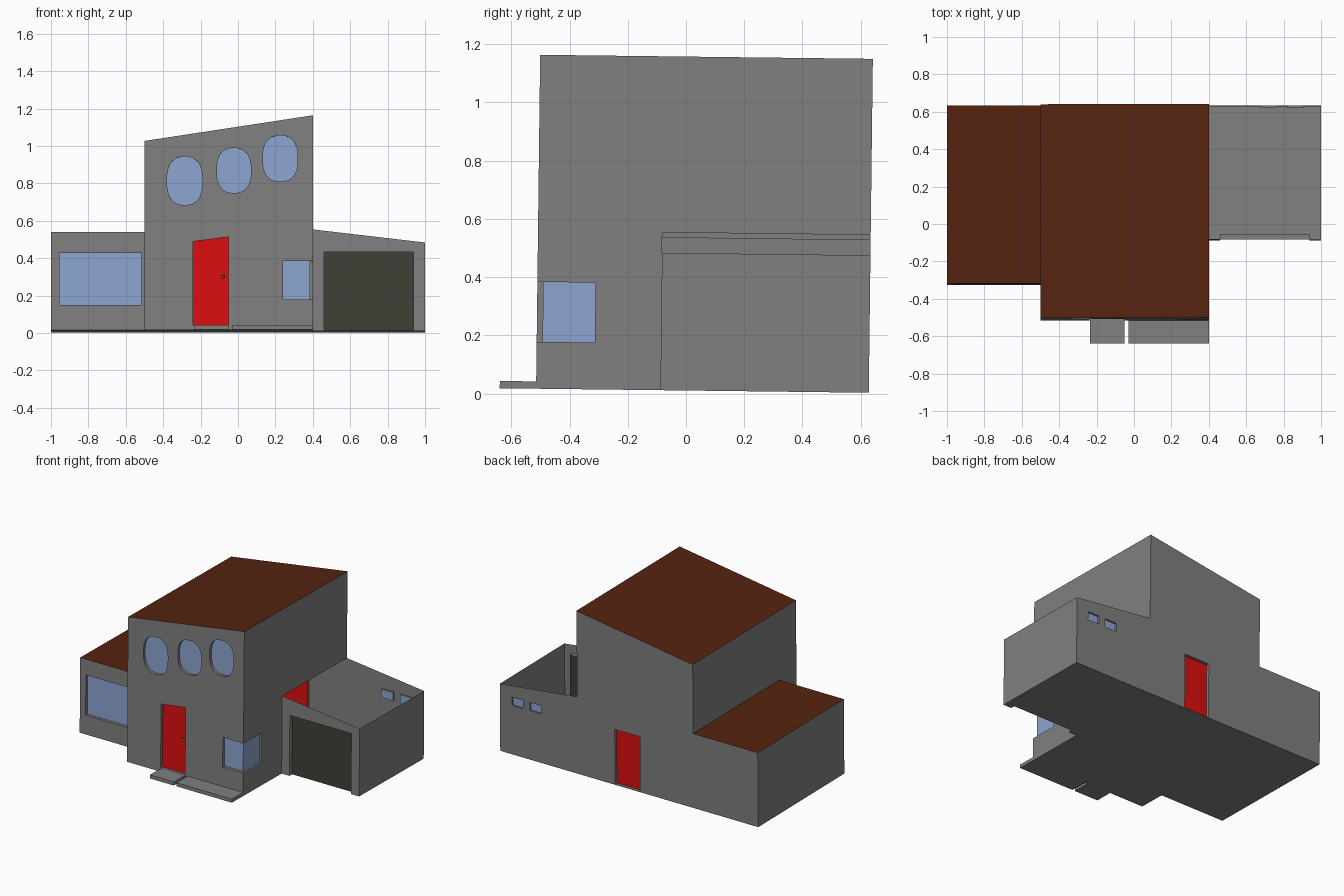
import bpy, bmesh, math
from mathutils import Matrix, Vector

if "Cube" in bpy.data.objects:
    bpy.data.objects.remove(bpy.data.objects["Cube"])

# The whole house leans very slightly about x
TILT = Matrix.Translation((0, 0, 0.0105)) @ Matrix.Rotation(-0.0121, 4, 'X')


def material(name, rgb):
    m = bpy.data.materials.new(name)
    lin = [((c / 255 + 0.055) / 1.055) ** 2.4 for c in rgb]
    m.diffuse_color = (*lin, 1)
    m.use_nodes = True
    m.node_tree.nodes["Principled BSDF"].inputs["Base Color"].default_value = m.diffuse_color
    return m


GREY = material("grey_wall", (128, 128, 128))
BROWN = material("brown_roof", (85, 35, 15))
RED = material("red_door", (221, 14, 14))
BLUE = material("blue_glass", (141, 165, 209))
DARK = material("dark_garage_door", (64, 63, 54))


def finish(name, bm, mat):
    me = bpy.data.meshes.new(name)
    bm.to_mesh(me)
    bm.free()
    me.transform(TILT)
    me.materials.append(mat)
    ob = bpy.data.objects.new(name, me)
    bpy.context.collection.objects.link(ob)


def add_face(bm, pts, direction):
    f = bm.faces.new([bm.verts.new(p) for p in pts])
    f.normal_update()
    if f.normal.dot(Vector(direction)) < 0:
        f.normal_flip()


def panel(name, pts, direction, mat):
    bm = bmesh.new()
    add_face(bm, pts, direction)
    finish(name, bm, mat)


def front(y):
    return (lambda u, v, d=0: Vector((u, y + d, v))), Vector((0, -1, 0))


def back(y):
    return (lambda u, v, d=0: Vector((u, y - d, v))), Vector((0, 1, 0))


def side(x, s):
    return (lambda u, v, d=0: Vector((x - s * d, u, v))), Vector((s, 0, 0))


def wall(name, plane, outline, openings=()):
    """Flat wall with recessed openings: (name, loop, depth, material)."""
    at, out = plane
    bm = bmesh.new()
    edges = []
    for loop in [outline] + [o[1] for o in openings]:
        vs = [bm.verts.new(at(*p)) for p in loop]
        edges += [bm.edges.new((vs[i - 1], vs[i])) for i in range(len(vs))]
    bmesh.ops.triangle_fill(bm, use_beauty=True, edges=edges, normal=out)
    for f in bm.faces:
        f.normal_update()
        if f.normal.dot(out) < 0:
            f.normal_flip()
    for part, loop, depth, mat in openings:
        mid = sum((at(*p) for p in loop), Vector()) / len(loop)
        for p, q in zip(loop, loop[1:] + loop[:1]):
            quad = [at(*p), at(*q), at(*q, depth), at(*p, depth)]
            add_face(bm, quad, mid - (quad[0] + quad[1]) / 2)
        panel(part, [at(*p, depth) for p in loop], out, mat)
    finish(name, bm, GREY)


def rect(u0, u1, v0, v1):
    return [(u0, v0), (u1, v0), (u1, v1), (u0, v1)]


def oval(cx, cz, rx, rz, n=24, e=0.8):
    pts = []
    for i in range(n):
        a = 2 * math.pi * (i + 0.5) / n
        c, s = math.cos(a), math.sin(a)
        pts.append((cx + rx * math.copysign(abs(c) ** e, c),
                    cz + rz * math.copysign(abs(s) ** e, s)))
    return pts


# Main dimensions
F, B = -0.515, 0.628            # tower front, common back
WF, GF = -0.325, -0.088         # wing front, garage front
XL, XR = -0.5, 0.4              # tower sides
ZL, ZR = 1.01, 1.147            # tower roof heights
ZW, G0, G1 = 0.524, 0.542, 0.472   # wing roof, garage wall tops
R = 0.02                        # recess depth
C0, C1, CX, CY = 0.161, 0.367, 0.24, -0.315   # corner window

# Tower front with round windows and slanted door
wall("tower_front_wall", front(F),
     [(XL, 0), (XR, 0), (XR, C0), (CX, C0), (CX, C1), (XR, C1), (XR, ZR), (XL, ZL)],
     [("round_window_left", oval(-0.285, 0.797, 0.095, 0.13), R, BLUE),
      ("round_window_middle", oval(-0.022, 0.852, 0.092, 0.12), R, BLUE),
      ("round_window_right", oval(0.226, 0.916, 0.094, 0.123), R, BLUE),
      ("front_door", [(-0.24, 0.026), (-0.05, 0.026), (-0.05, 0.497), (-0.24, 0.472)], R, RED)])

# Tower sides (open to the garage and the wing below their roofs)
wall("tower_right_wall", side(XR, 1),
     [(F, 0), (GF, 0), (GF, G0), (B, G0), (B, ZR), (F, ZR),
      (F, C1), (CY, C1), (CY, C0), (F, C0)])
wall("tower_left_wall", side(XL, -1),
     [(F, 0), (WF, 0), (WF, ZW), (B, ZW), (B, ZL), (F, ZL)])

# Corner window: two panes, sill, head and jambs
gx, gy = XR - 0.015, F + R
panel("corner_window_front", [front(gy)[0](*p) for p in rect(CX, gx, C0, C1)], (0, -1, 0), BLUE)
panel("corner_window_side", [side(gx, 1)[0](*p) for p in rect(gy, CY, C0, C1)], (1, 0, 0), BLUE)
bm = bmesh.new()
ell = [(CX, F), (XR, F), (XR, CY), (gx, CY), (gx, gy), (CX, gy)]
for z, d in ((C0, 1), (C1, -1)):
    add_face(bm, [(x, y, z) for x, y in ell], (0, 0, d))
add_face(bm, [side(CX, 1)[0](*p) for p in rect(F, gy, C0, C1)], (1, 0, 0))
add_face(bm, [front(CY)[0](*p) for p in rect(gx, XR, C0, C1)], (0, -1, 0))
finish("corner_window_frame", bm, GREY)

# Left wing
wall("wing_front_wall", front(WF), rect(-1, XL, 0, ZW),
     [("wing_window", rect(-0.955, -0.515, 0.134, 0.414), R, BLUE)])
wall("wing_left_wall", side(-1, -1), rect(WF, B, 0, ZW))

# Garage, open at the top; the door opening reaches the floor
D0, D1, DZ, DD = 0.46, 0.937, 0.422, 0.03
wall("garage_front_wall", front(GF),
     [(XR, 0), (D0, 0), (D0, DZ), (D1, DZ), (D1, 0), (1, 0), (1, G1), (XR, G0)])
panel("garage_door", [front(GF + DD)[0](*p) for p in rect(D0, D1, 0, DZ)], (0, -1, 0), DARK)
bm = bmesh.new()
for x, d in ((D0, 1), (D1, -1)):
    add_face(bm, [side(x, 1)[0](*p) for p in rect(GF, GF + DD, 0, DZ)], (d, 0, 0))
add_face(bm, [(x, y, DZ) for x, y in rect(D0, D1, GF, GF + DD)], (0, 0, -1))
finish("garage_door_frame", bm, GREY)
wall("garage_right_wall", side(1, 1), rect(GF, B, 0, G1))

# Back wall across the whole house
wall("back_wall", back(B),
     [(-1, 0), (1, 0), (1, G1), (XR, G0), (XR, ZR), (XL, ZL), (XL, ZW), (-1, ZW)],
     [("back_door", rect(-0.085, 0.11, 0.004, 0.39), R, RED),
      ("back_window_outer", rect(0.82, 0.907, 0.345, 0.403), 0.012, BLUE),
      ("back_window_inner", rect(0.676, 0.768, 0.345, 0.403), 0.012, BLUE)])

# Roofs
panel("tower_roof", [(XL, F, ZL), (XR, F, ZR), (XR, B, ZR), (XL, B, ZL)], (0, 0, 1), BROWN)
panel("wing_roof", [(x, y, ZW) for x, y in rect(-1, XL, WF, B)], (0, 0, 1), BROWN)

# Floor
plan = [(-1, B), (-1, WF), (XL, WF), (XL, F), (XR, F), (XR, GF), (D0, GF), (D0, GF + DD),
        (D1, GF + DD), (D1, GF), (1, GF), (1, B)]
panel("floor", [(x, y, 0) for x, y in plan], (0, 0, -1), GREY)

# Front steps
for name, x0, x1 in (("door_step", -0.235, -0.05), ("front_ledge", -0.03, XR)):
    bm = bmesh.new()
    m = Matrix.Translation(((x0 + x1) / 2, (F - 0.64) / 2, 0.0125))
    bmesh.ops.create_cube(bm, size=1, matrix=m @ Matrix.Diagonal((x1 - x0, F + 0.64, 0.025, 1)))
    finish(name, bm, GREY)

# Door knob
bm = bmesh.new()
bmesh.ops.create_icosphere(bm, subdivisions=2, radius=0.01,
                           matrix=Matrix.Translation((-0.08, F + R - 0.008, 0.283)))
finish("door_knob", bm, GREY)
